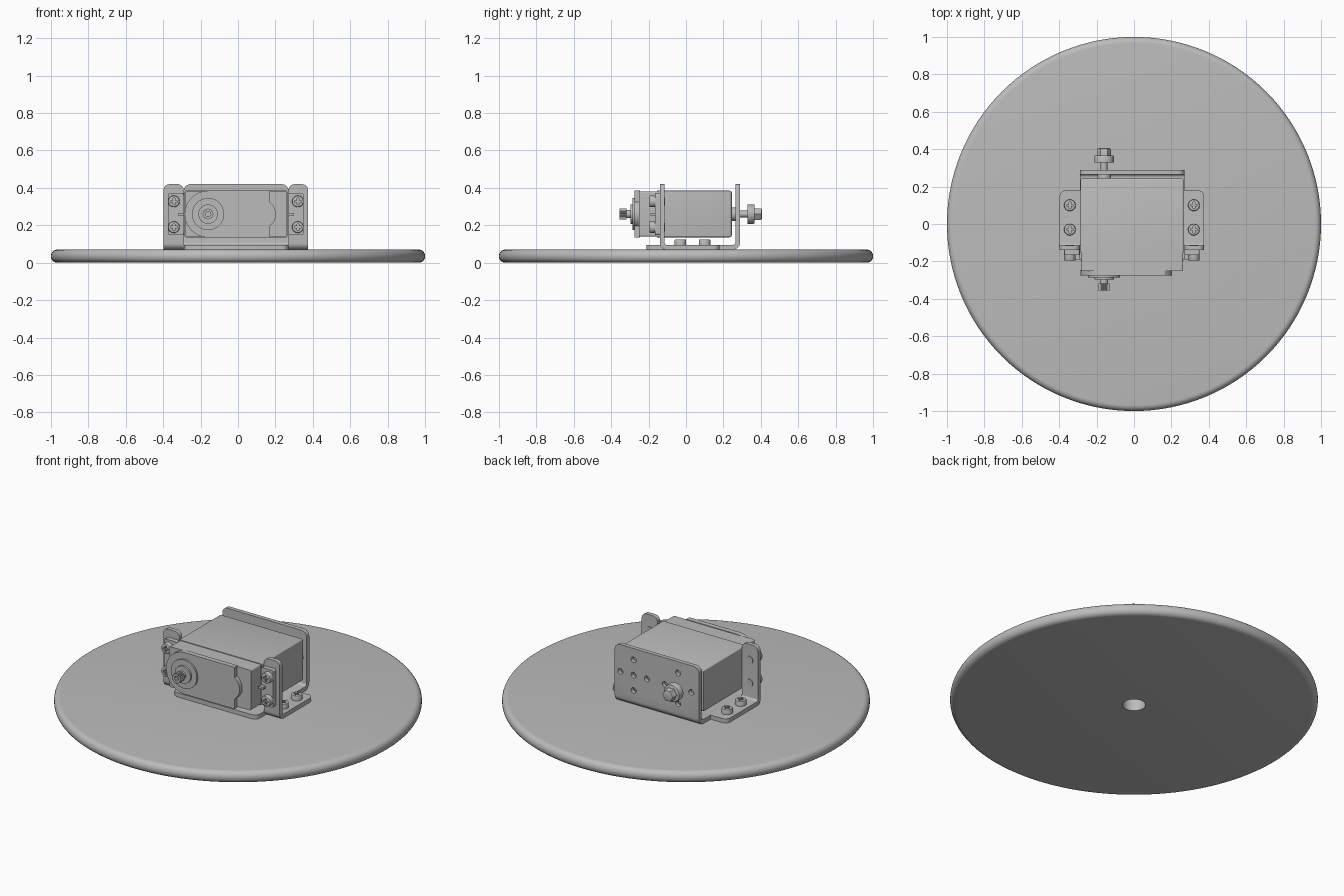
import bpy, bmesh
from math import sin, cos, pi, radians

if "Cube" in bpy.data.objects:
    bpy.data.objects.remove(bpy.data.objects["Cube"], do_unlink=True)

grey = bpy.data.materials.new("plain grey")
grey.use_nodes = True
tone = (0.5, 0.5, 0.5, 1)
grey.diffuse_color = tone
grey.node_tree.nodes["Principled BSDF"].inputs["Base Color"].default_value = tone
parts = []


def fillet(corners, steps=6):
    """Round the right-angled corners (a, b, radius) of an outline."""
    out = []
    for i, (a, b, r) in enumerate(corners):
        if r == 0:
            out.append((a, b))
            continue
        pa, pb, _ = corners[i - 1]
        na, nb, _ = corners[(i + 1) % len(corners)]
        lu, lv = abs(pa - a) + abs(pb - b), abs(na - a) + abs(nb - b)
        u, v = ((pa - a) / lu, (pb - b) / lu), ((na - a) / lv, (nb - b) / lv)
        for k in range(steps + 1):
            t = pi / 2 * k / steps
            fu, fv = r * (1 - sin(t)), r * (1 - cos(t))
            out.append((a + u[0] * fu + v[0] * fv, b + u[1] * fu + v[1] * fv))
    return out


def rect(a0, b0, a1, b1, r=0):
    return fillet([(a0, b0, r), (a1, b0, r), (a1, b1, r), (a0, b1, r)])


def circle(a, b, r, n=32, start=0.0, sweep=2 * pi):
    count = n if sweep == 2 * pi else n + 1
    return [(a + r * cos(start + sweep * i / n), b + r * sin(start + sweep * i / n))
            for i in range(count)]


def prism(name, outline, axis, d0, d1, bevel=None, size=0.0, segments=3):
    """Extrude an outline along an axis; bevel the edges picked by a rule."""
    place = {"x": lambda a, b, d: (d, a, b), "y": lambda a, b, d: (a, d, b),
             "z": lambda a, b, d: (a, b, d)}[axis]
    bm = bmesh.new()
    low = [bm.verts.new(place(a, b, d0)) for a, b in outline]
    high = [bm.verts.new(place(a, b, d1)) for a, b in outline]
    bm.faces.new(low)
    bm.faces.new(high)
    n = len(low)
    for i in range(n):
        j = (i + 1) % n
        bm.faces.new((low[i], low[j], high[j], high[i]))
    bmesh.ops.recalc_face_normals(bm, faces=bm.faces)
    if bevel:
        edges = [e for e in bm.edges
                 if bevel((e.verts[0].co + e.verts[1].co) / 2, e.verts[1].co - e.verts[0].co)]
        bmesh.ops.bevel(bm, geom=edges, offset=size, segments=segments, profile=0.5, affect="EDGES")
    mesh = bpy.data.meshes.new(name)
    bm.to_mesh(mesh)
    bm.free()
    mesh.materials.append(grey)
    ob = bpy.data.objects.new(name, mesh)
    bpy.context.collection.objects.link(ob)
    parts.append(ob)
    return ob


def cut(ob, cutters):
    """Subtract cutters and remove them."""
    for c in cutters:
        c.hide_render = True
        m = ob.modifiers.new("cut", "BOOLEAN")
        m.operation, m.object, m.solver = "DIFFERENCE", c, "EXACT"
    bpy.context.view_layer.update()
    mesh = bpy.data.meshes.new_from_object(ob.evaluated_get(bpy.context.evaluated_depsgraph_get()))
    ob.modifiers.clear()
    ob.data = mesh
    for c in cutters:
        parts.remove(c)
        bpy.data.objects.remove(c, do_unlink=True)


def cross_screw(name, a, b, axis, base, top):
    """Round screw head with a cross recess."""
    head = prism(name, circle(a, b, 0.031, 24), axis, base, top,
                 lambda m, d: abs(m["xyz".index(axis)] - top) < 1e-4, 0.006, 2)
    depth = top + (0.012 if base > top else -0.012)
    out = top + (top - base)
    cut(head, [prism("slot", rect(a - w, b - h, a + w, b + h), axis, depth, out)
               for w, h in ((0.018, 0.005), (0.005, 0.018))])


# Round base disc with a rounded rim and a centre hole
disc = prism("base_disc", circle(0, 0, 1, 128), "z", 0, 0.07,
             lambda m, d: True if abs(d.z) < 1e-5 else False, 0.033, 6)
cut(disc, [prism("hole", circle(0, 0, 0.062), "z", -0.1, 0.2)])

# Bracket: folded sheet with floor and back plate
BOTTOM, FLOOR, TOP = 0.07, 0.095, 0.42
LEFT, RIGHT, MID = -0.29, 0.27, 0.26
fold = fillet([(-0.21, BOTTOM, 0), (0.29, BOTTOM, 0.04), (0.29, TOP, 0),
               (0.265, TOP, 0), (0.265, FLOOR, 0.015), (-0.21, FLOOR, 0)])
back = prism("bracket_back", fold, "x", LEFT, RIGHT,
             lambda m, d: (abs(d.x) < 1e-5 and (m.z > TOP - 1e-4 or m.y < -0.2099)), 0.035, 5)
SHAFT, OTHER = -0.16, 0.145
holes = [(c + da, MID + db) for c in (SHAFT + 0.01, OTHER)
         for da, db in ((0.088, 0), (-0.088, 0), (0, 0.092), (0, -0.092))]
holes.append((OTHER, MID))
cut(back, [prism("hole", circle(a, b, 0.017, 20), "y", 0.25, 0.35) for a, b in holes])

# Side ears: foot tab and upright, one on each side
ear_fold = fillet([(-0.14, BOTTOM, 0.035), (0.18, BOTTOM, 0), (0.18, FLOOR, 0),
                   (-0.115, FLOOR, 0.012), (-0.115, TOP, 0), (-0.14, TOP, 0)])
SCREW_Z = (0.19, 0.328)
for side, inner, outer, sx in (("right", LEFT, -0.398, -0.343), ("left", RIGHT, 0.375, 0.32)):
    prism(side + "_ear", ear_fold, "x", inner, outer,
          lambda m, d: abs(d.x) < 1e-5 and (
              m.z > TOP - 1e-4 or (m.y > 0.1799 and abs(m.x - outer) < 1e-4)), 0.032, 5)
    # Servo mounting flange with a small rib
    reach = outer + (0.025 if outer < 0 else -0.025)
    lo, hi = min(inner, reach), max(inner, reach)
    prism(side + "_flange", rect(lo, 0.148, hi, 0.372, 0.01), "y", -0.167, -0.14)
    mid = inner + (0.03 if inner > 0 else -0.03)
    prism(side + "_flange_rib", rect(min(inner, mid), MID - 0.007, max(inner, mid), MID + 0.007),
          "y", -0.19, -0.16)
    for z in SCREW_Z:
        cross_screw(side + "_flange_screw", sx, z, "y", -0.16, -0.196)
        prism(side + "_screw_end", circle(sx, z, 0.022, 20), "y", -0.118, -0.111)
    for y in (-0.03, 0.1):
        cross_screw(side + "_foot_screw", sx, y, "z", 0.09, 0.125)

# Servo case
case = rect(-0.286, 0.136, 0.265, 0.385, 0.008)
prism("servo_case", case, "y", -0.155, 0.245,
      lambda m, d: m.y > 0.2449, 0.012, 3)
prism("servo_front_case", rect(-0.28, 0.14, 0.26, 0.381, 0.008), "y", -0.25, -0.15)
bulge = circle(0.125, MID, 0.078, 10, radians(-55), radians(110))
plate = (circle(SHAFT, MID, 0.125, 24, pi / 2, pi) + [(0.17, 0.135), (0.17, 0.196)]
         + bulge + [(0.17, 0.324), (0.17, 0.385)])
prism("servo_front_plate", plate, "y", -0.275, -0.245)

# Output shaft: stepped collars and toothed spline with a socket
prism("shaft_collar", circle(SHAFT, MID, 0.086, 48), "y", -0.285, -0.27)
prism("shaft_ring", circle(SHAFT, MID, 0.052), "y", -0.297, -0.28)
prism("shaft_neck", circle(SHAFT, MID, 0.022, 24), "y", -0.325, -0.29)
teeth = [(SHAFT + r * cos(t), MID + r * sin(t)) for i in range(40)
         for t, r in [(i * pi / 20, 0.030 if i % 2 else 0.026)]]
spline = prism("shaft_spline", teeth, "y", -0.355, -0.318)
cut(spline, [prism("socket", circle(SHAFT, MID, 0.015, 6), "y", -0.4, -0.33)])

# Rear pivot bolt
for name, r, n, y0, y1, chamfer in (("pivot_washer", 0.036, 32, 0.244, 0.266, 0),
                                    ("pivot_stem", 0.018, 24, 0.26, 0.335, 0),
                                    ("pivot_collar", 0.052, 40, 0.328, 0.367, 0.006),
                                    ("pivot_head", 0.036, 6, 0.36, 0.405, 0.006)):
    if chamfer:
        prism(name, circle(SHAFT, MID, r, n), "y", y0, y1,
              lambda m, d: abs(m.y - y1) < 1e-4, chamfer, 2)
    else:
        prism(name, circle(SHAFT, MID, r, n), "y", y0, y1)

# Smooth rounded areas, keep hard edges
for ob in bpy.context.selected_objects:
    ob.select_set(False)
for ob in parts:
    ob.select_set(True)
bpy.context.view_layer.objects.active = parts[0]
bpy.ops.object.shade_smooth_by_angle(angle=radians(30))
